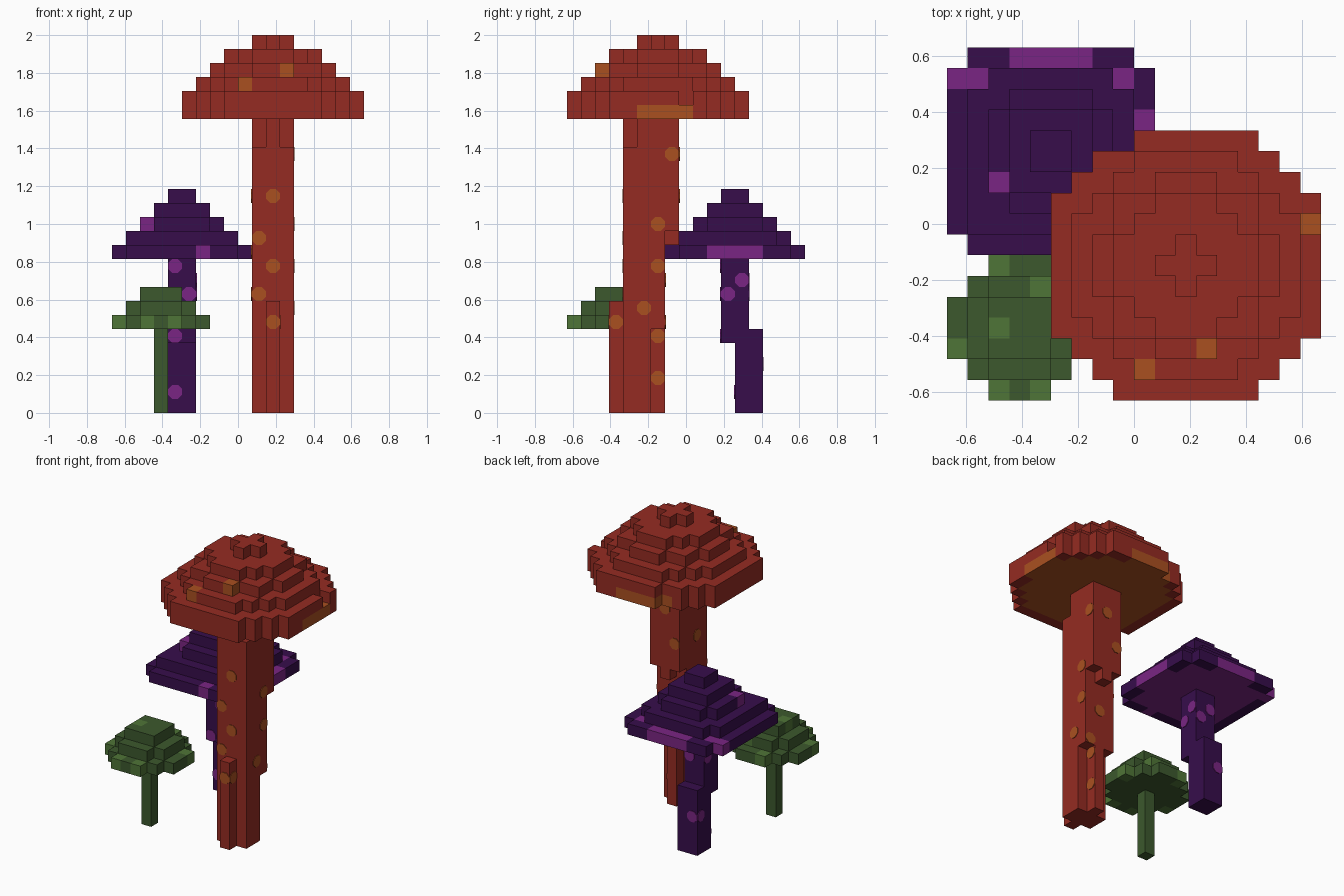
import bpy, bmesh, math
from mathutils import Vector

cube = bpy.data.objects.get("Cube")
if cube:
    bpy.data.objects.remove(cube, do_unlink=True)

V = 2 / 27                                  # block size
ORIGIN = Vector((-9 * V, -8.5 * V, 0))
AXES = [Vector(a) for a in ((1, 0, 0), (0, 1, 0), (0, 0, 1))]


def material(name, hexcode):
    rgb = [int(hexcode[n:n + 2], 16) / 255 for n in (0, 2, 4)]
    lin = [c / 12.92 if c < 0.04 else ((c + 0.055) / 1.055) ** 2.4 for c in rgb]
    m = bpy.data.materials.new(name)
    m.use_nodes = True
    m.diffuse_color = (*lin, 1)
    m.node_tree.nodes["Principled BSDF"].inputs["Base Color"].default_value = (*lin, 1)
    return m


RED, ORANGE = material("brick_red", "952B22"), material("burnt_orange", "AA5020")
PURPLE, MAGENTA = material("deep_purple", "370D4B"), material("magenta", "7A2583")
GREEN, LIME = material("moss_green", "3C582D"), material("leaf_green", "4F7537")


def box(x, y, z):
    """Blocks in inclusive index ranges."""
    return {(i, j, k) for i in range(x[0], x[1] + 1)
            for j in range(y[0], y[1] + 1) for k in range(z[0], z[1] + 1)}


def disc(ci, cj, k, r2):
    """One round layer of blocks."""
    return {(i, j, k) for i, j, k in box((ci - 7, ci + 7), (cj - 7, cj + 7), (k, k))
            if (i - ci) ** 2 + (j - cj) ** 2 <= r2}


def make_object(name, bm, mats):
    me = bpy.data.meshes.new(name)
    bm.to_mesh(me)
    bm.free()
    for m in mats:
        me.materials.append(m)
    ob = bpy.data.objects.new(name, me)
    bpy.context.collection.objects.link(ob)
    return ob


def blocks(name, cells, mats, accents=()):
    """Outer skin of a set of blocks; accent blocks take the second material."""
    bm = bmesh.new()
    for c in sorted(cells):
        mid = ORIGIN + (Vector(c) + Vector((0.5, 0.5, 0.5))) * V
        for a in range(3):
            for s in (-1, 1):
                near = list(c)
                near[a] += s
                if tuple(near) in cells:
                    continue
                n, u, w = AXES[a] * s, AXES[(a + 1) % 3] * s, AXES[(a + 2) % 3]
                f = bm.faces.new([bm.verts.new(mid + (n + u * p + w * q) * V / 2)
                                  for p, q in ((-1, -1), (1, -1), (1, 1), (-1, 1))])
                f.material_index = int(c in accents)
    bmesh.ops.remove_doubles(bm, verts=bm.verts, dist=V / 100)
    return make_object(name, bm, mats)


def spots(name, cells, mat, axis, side, places):
    """Thin eight-sided plates on the outermost blocks of one side."""
    bm = bmesh.new()
    other = 1 - axis
    for p, k in places:
        row = [c[axis] for c in cells if c[other] == p and c[2] == k]
        if not row:
            continue
        mid = Vector((0, 0, k + 0.5))
        mid[other] = p + 0.5
        mid[axis] = max(row) + 1 if side > 0 else min(row)
        mid = ORIGIN + mid * V + AXES[axis] * side * 0.004
        ring = []
        for n in range(8):
            t = math.pi / 8 + n * math.pi / 4
            ring.append(bm.verts.new(mid + (AXES[other] * math.cos(t)
                                            + AXES[2] * math.sin(t)) * V * 0.54))
        f = bm.faces.new(ring)
        f.normal_update()
        if f.normal[axis] * side < 0:
            f.normal_flip()
        wall = bmesh.ops.extrude_face_region(bm, geom=[f], use_keep_orig=True)
        for v in wall["geom"]:
            if isinstance(v, bmesh.types.BMVert):
                v.co -= AXES[axis] * side * 0.005
    bmesh.ops.recalc_face_normals(bm, faces=bm.faces)
    make_object(name, bm, [mat])


# Large red mushroom: stepped round cap with orange gills
cap = set()
for k, r2 in ((21, 45), (22, 45), (23, 29), (24, 18), (25, 10), (26, 1)):
    cap |= disc(11, 6, k, r2)
cap -= box((8, 8), (12, 12), (21, 22)) | {(17, 8, 22)}
gills = disc(11, 6, 21, 34) | box((17, 17), (5, 8), (21, 21)) | box((9, 12), (12, 12), (21, 21))
blocks("red_cap", cap, [RED, ORANGE], gills | {(12, 2, 24), (9, 1, 23)})

# Red trunk, leaning backwards in steps
trunk = box((10, 12), (4, 5), (0, 18)) | box((11, 11), (4, 5), (19, 20))
trunk |= box((10, 12), (5, 5), (19, 20)) | box((10, 12), (6, 6), (6, 20))
trunk |= box((11, 11), (6, 6), (0, 5)) | box((11, 11), (3, 3), (0, 7))
trunk |= box((10, 12), (7, 7), (13, 20)) | {(11, 7, 12)}
blocks("red_trunk", trunk, [RED])
spots("trunk_spots_front", trunk, ORANGE, 1, -1, ((11, 15), (10, 12), (11, 10), (10, 8), (11, 6)))
spots("trunk_spots_right", trunk, ORANGE, 0, 1,
      ((7, 18), (6, 13), (6, 10), (5, 7), (3, 6), (6, 5), (6, 2)))
spots("trunk_spots_back", trunk, ORANGE, 1, 1, ((11, 18), (10, 15), (11, 9), (12, 6)))
spots("trunk_spots_left", trunk, ORANGE, 0, -1, ((5, 15), (6, 11), (4, 8)))

# Purple mushroom: stepped square cap with magenta gills
cap = set()
for n in range(5):
    layer = box((n, 9 - n), (7 + n, 16 - n), (11 + n, 11 + n))
    if n in (0, 2):
        layer -= {(i, j, 11 + n) for i in (n, 9 - n) for j in (7 + n, 16 - n)}
    cap |= layer
cap -= {(1, 15, 12), (8, 15, 12)}
gills = box((1, 8), (8, 15), (11, 11)) | box((9, 9), (10, 13), (11, 11))
gills |= box((3, 6), (16, 16), (11, 11))
blocks("purple_cap", cap, [PURPLE, MAGENTA], gills | {(2, 10, 13), (6, 7, 11), (0, 15, 11)})

# Purple stem with a backward step
stem = box((4, 5), (11, 12), (5, 10)) | box((4, 5), (12, 13), (0, 5))
blocks("purple_stem", stem, [PURPLE])
spots("stem_spots_front", stem, MAGENTA, 1, -1, ((4, 10), (5, 8), (4, 5), (4, 1)))
spots("stem_spots_right", stem, MAGENTA, 0, 1, ((12, 9), (11, 8)))
spots("stem_spots_back", stem, MAGENTA, 1, 1, ((4, 9), (5, 8), (4, 3)))
spots("stem_spots_left", stem, MAGENTA, 0, -1, ((12, 8), (13, 3)))

# Small green mushroom
cap = disc(3, 3, 6, 10) | disc(3, 3, 7, 5) | disc(3, 3, 8, 2)
light = {(2, 0, 6), (4, 0, 6), (0, 2, 6), (2, 6, 6), (6, 4, 6), (4, 5, 7), (2, 3, 8)}
blocks("green_cap", cap, [GREEN, LIME], light)
blocks("green_stem", box((3, 3), (3, 3), (0, 5)), [GREEN])
